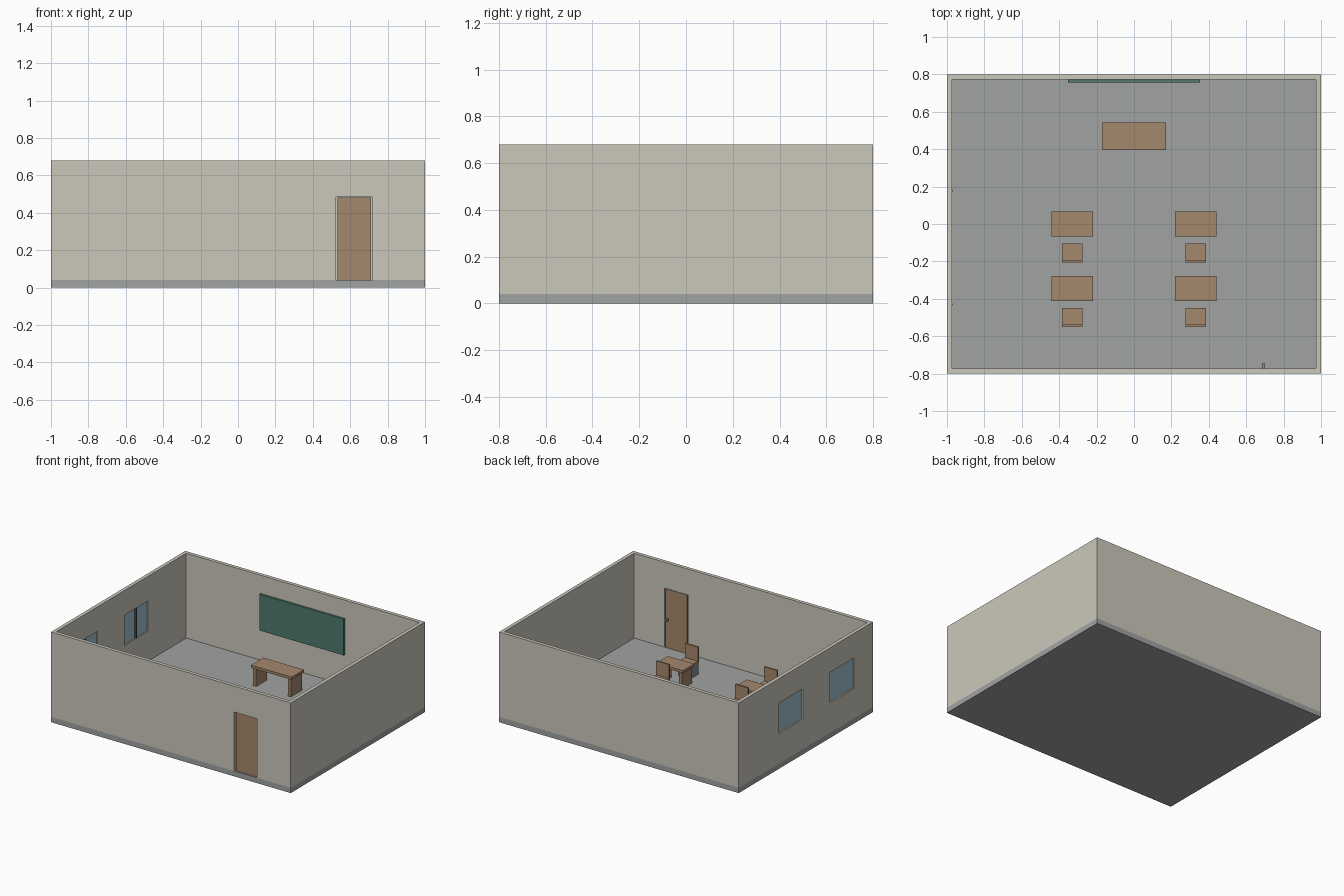
import bpy, bmesh

if "Cube" in bpy.data.objects:
    bpy.data.objects.remove(bpy.data.objects["Cube"])


def srgb(r, g, b):
    lin = lambda c: c / 12.92 if c <= 0.04045 else ((c + 0.055) / 1.055) ** 2.4
    return (lin(r / 255), lin(g / 255), lin(b / 255), 1)


def material(name, rgb):
    m = bpy.data.materials.new(name)
    m.diffuse_color = srgb(*rgb)
    m.use_nodes = True
    m.node_tree.nodes["Principled BSDF"].inputs["Base Color"].default_value = m.diffuse_color
    return m


PLASTER = material("cream plaster", (203, 200, 187))
FLOOR = material("grey floor", (161, 163, 162))
WOOD = material("brown wood", (165, 136, 109))
GLASS = material("blue glass", (158, 192, 205))
GREEN = material("board green", (78, 121, 109))
METAL = material("grey metal", (140, 142, 145))
DARK = material("dark frame", (85, 85, 85))


def add_boxes(name, boxes, mat):
    """One object from boxes given as ((x0, x1), (y0, y1), (z0, z1))."""
    bm = bmesh.new()
    for spans in boxes:
        made = bmesh.ops.create_cube(bm, size=1)
        for v in made["verts"]:
            for i, (a, b) in enumerate(spans):
                v.co[i] = (a + b) / 2 + v.co[i] * (b - a)
    mesh = bpy.data.meshes.new(name)
    bm.to_mesh(mesh)
    bm.free()
    mesh.materials.append(mat)
    ob = bpy.data.objects.new(name, mesh)
    bpy.context.collection.objects.link(ob)
    return ob


def cut(ob, name, spans):
    cutter = add_boxes(name, [spans], PLASTER)
    cutter.hide_render = True
    cutter.hide_viewport = False
    cutter.display_type = 'WIRE'
    mod = ob.modifiers.new(name, 'BOOLEAN')
    mod.operation = 'DIFFERENCE'
    mod.solver = 'EXACT'
    mod.object = cutter


F, T = 0.04, 0.027          # floor height, wall thickness
WINDOWS = [(0.035, 0.32), (-0.575, -0.285)]
WIN_Z = (0.265, 0.495)

# Floor slab and open-topped walls
add_boxes("floor_slab", [((-1, 1), (-0.8, 0.8), (0, F))], FLOOR)
walls = add_boxes("walls", [((-1, 1), (-0.8, 0.8), (F, 0.68))], PLASTER)
cut(walls, "room_cutter", ((-1 + T, 1 - T), (-0.8 + T, 0.8 - T), (-0.1, 1)))
cut(walls, "door_cutter", ((0.525, 0.72), (-0.9, -0.7), (0, 0.485)))
for i, ys in enumerate(WINDOWS):
    cut(walls, f"window_cutter_{i}", ((-1.1, -0.9), ys, WIN_Z))

# Door with an inside handle
add_boxes("door", [((0.533, 0.712), (-0.788, -0.772), (F, 0.483))], WOOD)
add_boxes("door_handle", [((0.685, 0.7), (-0.773, -0.745), (0.25, 0.265))], METAL)

# Windows: recessed glass with a centre bar on the inner side
for i, (y0, y1) in enumerate(WINDOWS):
    mid = (y0 + y1) / 2
    add_boxes(f"window_glass_{i}", [((-0.99, -0.982), (y0, y1), WIN_Z)], GLASS)
    add_boxes(f"window_bar_{i}", [((-0.982, -0.97), (mid - 0.006, mid + 0.006), WIN_Z)], DARK)

# Wall board
add_boxes("wall_board", [((-0.352, 0.352), (0.757, 0.774), (0.27, 0.543))], GREEN)


def desk(name, cx, cy, w, d, top):
    """Table top on two panel legs."""
    x, y, t = w / 2, d / 2, 0.02
    boxes = [((cx - x, cx + x), (cy - y, cy + y), (top - t, top))]
    for s in (-1, 1):
        lx = cx + s * (x - 0.025)
        boxes.append(((lx - 0.013, lx + 0.013), (cy - y + 0.008, cy + y - 0.008), (F, top - t)))
    add_boxes(name, boxes, WOOD)


def chair(name, cx, cy):
    """Seat, backrest and two side supports."""
    add_boxes(name + "_seat", [
        ((cx - 0.054, cx + 0.054), (cy - 0.05, cy + 0.05), (0.125, 0.142)),
        ((cx - 0.054, cx + 0.054), (cy - 0.05, cy - 0.037), (0.142, 0.248))], WOOD)
    add_boxes(name + "_legs", [
        ((cx + s * 0.046 - 0.006, cx + s * 0.046 + 0.006), (cy - 0.046, cy + 0.046), (F, 0.125))
        for s in (-1, 1)], METAL)


# Furniture
desk("large_desk", 0, 0.47, 0.34, 0.147, 0.195)
for row, y in enumerate((0.0, -0.345)):
    for side, x in (("left", -0.33), ("right", 0.33)):
        desk(f"small_desk_{side}_{row}", x, y, 0.22, 0.134, 0.185)
        chair(f"chair_{side}_{row}", x, y - 0.155)
